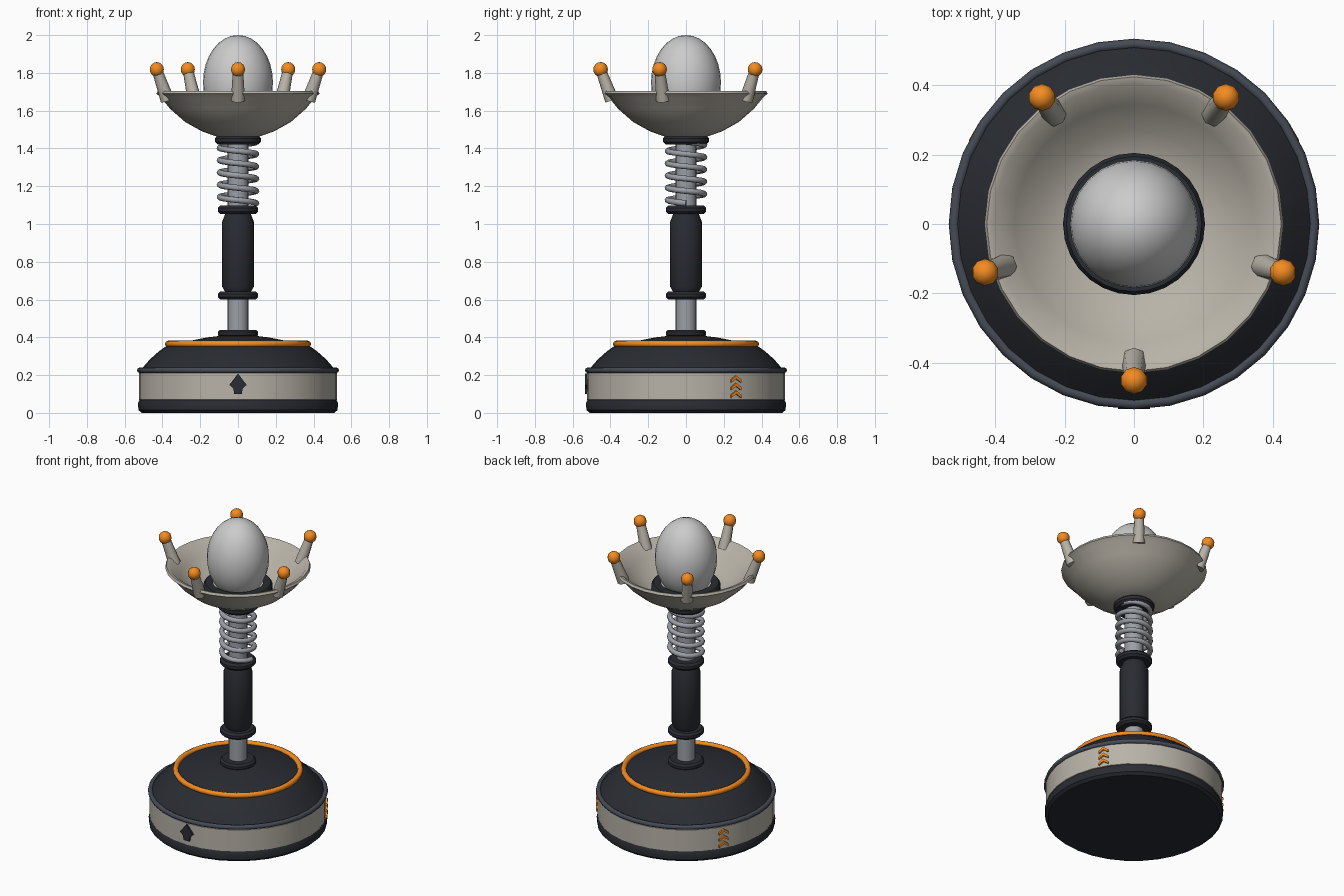
import bpy, bmesh
from math import sin, cos, pi, radians
from mathutils import Vector, Matrix

if "Cube" in bpy.data.objects:
    bpy.data.objects.remove(bpy.data.objects["Cube"])


def material(name, rgb):
    m = bpy.data.materials.new(name)
    m.diffuse_color = (*rgb, 1)
    m.use_nodes = True
    m.node_tree.nodes["Principled BSDF"].inputs["Base Color"].default_value = m.diffuse_color
    return m


DARK = material("dark", (0.022, 0.025, 0.032))
SLATE = material("slate", (0.06, 0.07, 0.09))
CREAM = material("cream", (0.48, 0.45, 0.39))
ORANGE = material("orange", (0.9, 0.26, 0.015))
STEEL = material("steel", (0.33, 0.35, 0.38))


def finish(name, bm, mat, angle=35):
    bmesh.ops.remove_doubles(bm, verts=bm.verts, dist=1e-5)
    bmesh.ops.recalc_face_normals(bm, faces=bm.faces)
    me = bpy.data.meshes.new(name)
    bm.to_mesh(me)
    bm.free()
    ob = bpy.data.objects.new(name, me)
    bpy.context.collection.objects.link(ob)
    if mat:
        me.materials.append(mat)
    bpy.ops.object.select_all(action='DESELECT')
    ob.select_set(True)
    bpy.context.view_layer.objects.active = ob
    if angle:
        bpy.ops.object.shade_smooth_by_angle(angle=radians(angle))
    return ob


def lathe(name, profile, mat, sides=32, angle=35, closed=False):
    """Spin (radius, z) points round the z axis."""
    bm = bmesh.new()
    vs = [bm.verts.new((r, 0, z)) for r, z in profile]
    pairs = list(zip(vs, vs[1:])) + ([(vs[-1], vs[0])] if closed else [])
    edges = [bm.edges.new(p) for p in pairs]
    bmesh.ops.spin(bm, geom=vs + edges, cent=(0, 0, 0), axis=(0, 0, 1),
                   angle=2 * pi, steps=sides)
    return finish(name, bm, mat, angle)


def torus(name, r, z, t, mat, sides=32):
    ring = [(r + t * cos(a * pi / 4), z + t * sin(a * pi / 4)) for a in range(8)]
    return lathe(name, ring, mat, sides, 60, True)


def collar(name, r, z0, z1, mat):
    b = (z1 - z0) * 0.3
    return lathe(name, [(0, z0), (r - b, z0), (r, z0 + b), (r, z1 - b),
                        (r - b, z1), (0, z1)], mat, 24)


def plate(name, points, az, mat):
    """Thin flat mark on the base band; points are (sideways, z)."""
    bm = bmesh.new()
    f = bm.faces.new([bm.verts.new((0.515, u, z)) for u, z in points])
    ext = bmesh.ops.extrude_face_region(bm, geom=[f])["geom"]
    bmesh.ops.translate(bm, verts=[v for v in ext if isinstance(v, bmesh.types.BMVert)],
                        vec=(0.019, 0, 0))
    bm.transform(Matrix.Rotation(radians(az), 4, 'Z'))
    return finish(name, bm, mat, 0)


# Base
lathe("base_foot", [(0, 0), (0.51, 0), (0.527, 0.015), (0.53, 0.05), (0.52, 0.07), (0, 0.07)], DARK)
lathe("base_band", [(0.50, 0.06), (0.525, 0.07), (0.525, 0.21), (0.50, 0.23)], CREAM)
torus("base_rim", 0.52, 0.226, 0.015, SLATE)
lathe("base_dome", [(0.52, 0.225), (0.50, 0.245), (0.465, 0.285), (0.42, 0.325), (0.385, 0.35),
                    (0.35, 0.365), (0.25, 0.382), (0.16, 0.40), (0.10, 0.407), (0, 0.407)], DARK)
torus("base_accent_ring", 0.37, 0.365, 0.017, ORANGE)

# Marks on the band: two stacks of chevrons and one plain pointed marker
for side, az in (("right", 30), ("left", 150)):
    for i in range(3):
        z = 0.08 + i * 0.04
        plate(f"{side}_chevron_{i}", [(-0.03, z), (0, z + 0.02), (0.03, z), (0.03, z + 0.016),
                                      (0, z + 0.038), (-0.03, z + 0.016)], az, ORANGE)
plate("front_marker", [(-0.02, 0.10), (0.02, 0.10), (0.025, 0.13), (0.046, 0.148),
                       (0, 0.208), (-0.046, 0.148), (-0.025, 0.13)], -90, DARK)

# Stem
lathe("stem_rod", [(0, 0.40), (0.055, 0.40), (0.055, 1.46), (0, 1.46)], STEEL, 20)
collar("stem_foot_collar", 0.107, 0.40, 0.44, DARK)
collar("lower_collar", 0.107, 0.60, 0.642, DARK)
lathe("damper_sleeve", [(0, 0.62), (0.065, 0.635), (0.085, 0.67), (0.085, 1.01),
                        (0.067, 1.055), (0, 1.06)], DARK, 24)
collar("upper_collar", 0.107, 1.053, 1.097, DARK)
collar("dish_collar", 0.121, 1.42, 1.468, DARK)

# Coil spring
curve = bpy.data.curves.new("spring", 'CURVE')
curve.dimensions = '3D'
curve.bevel_depth = 0.016
curve.bevel_resolution = 2
curve.use_fill_caps = True
turns, steps = 5, 20
spline = curve.splines.new('POLY')
spline.points.add(turns * steps)
for i, p in enumerate(spline.points):
    a = -2 * pi * i / steps
    p.co = (0.097 * cos(a), 0.097 * sin(a), 1.11 + 0.325 * i / (turns * steps), 1)
spring = bpy.data.objects.new("spring", curve)
bpy.context.collection.objects.link(spring)
curve.materials.append(STEEL)
bpy.ops.object.select_all(action='DESELECT')
spring.select_set(True)
bpy.context.view_layer.objects.active = spring
bpy.ops.object.convert(target='MESH')
bpy.ops.object.shade_smooth_by_angle(angle=radians(60))

# Dish, inner ring and egg-shaped globe
lathe("dish", [(0, 1.46), (0.11, 1.462), (0.19, 1.49), (0.28, 1.54), (0.36, 1.61), (0.41, 1.672),
               (0.432, 1.69), (0.425, 1.705), (0.405, 1.70), (0.345, 1.635), (0.27, 1.575),
               (0.19, 1.535), (0, 1.52)], CREAM, 28, 50)
lathe("globe_seat", [(0.17, 1.52), (0.195, 1.52), (0.205, 1.54), (0.205, 1.575), (0.195, 1.59),
                     (0.15, 1.59)], DARK, 28)
lathe("globe", [(0.185 * cos(a * pi / 16), 1.75 + 0.25 * sin(a * pi / 16)) for a in range(-8, 9)],
      None, 24, 60)

# Five prongs with ball tips round the dish
for i in range(5):
    az = radians(-90 + 72 * i)
    out = Vector((cos(az), sin(az), 0))
    foot = out * 0.392 + Vector((0, 0, 1.655))
    tip = out * 0.452 + Vector((0, 0, 1.818))
    axis = tip - foot
    bm = bmesh.new()
    bmesh.ops.create_cone(bm, cap_ends=True, segments=8, radius1=0.037, radius2=0.027,
                          depth=axis.length)
    bm.transform(Matrix.Translation((foot + tip) / 2)
                 @ Vector((0, 0, 1)).rotation_difference(axis).to_matrix().to_4x4())
    finish(f"prong_{i}", bm, CREAM, 50)
    bm = bmesh.new()
    bmesh.ops.create_uvsphere(bm, u_segments=10, v_segments=8, radius=0.039)
    bm.transform(Matrix.Translation(tip))
    finish(f"prong_ball_{i}", bm, ORANGE, 60)
